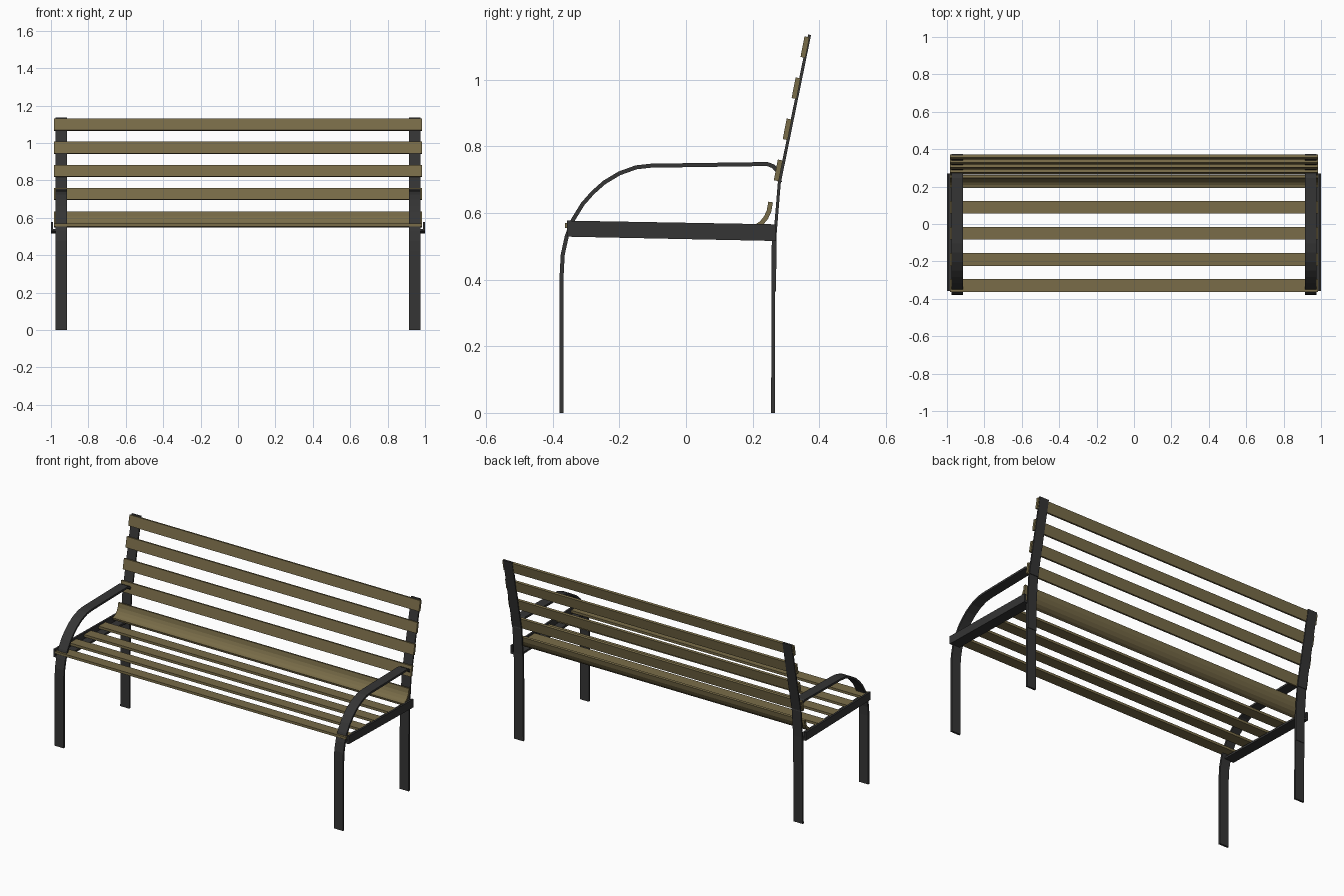
import bpy, bmesh
from mathutils import Vector

if "Cube" in bpy.data.objects:
    bpy.data.objects.remove(bpy.data.objects["Cube"])


def material(name, color):
    m = bpy.data.materials.new(name)
    m.diffuse_color = (*color, 1)
    m.use_nodes = True
    m.node_tree.nodes["Principled BSDF"].inputs["Base Color"].default_value = m.diffuse_color
    return m


WOOD = material("wood", (0.19, 0.15, 0.065))
IRON = material("iron", (0.035, 0.035, 0.035))


def extrude(name, outline, x0, x1, mat, mirror=False):
    """Extrude a closed (y, z) outline along x."""
    bm = bmesh.new()
    face = bm.faces.new([bm.verts.new((x0, y, z)) for y, z in outline])
    res = bmesh.ops.extrude_face_region(bm, geom=[face])
    verts = [g for g in res["geom"] if isinstance(g, bmesh.types.BMVert)]
    bmesh.ops.translate(bm, verts=verts, vec=(x1 - x0, 0, 0))
    bmesh.ops.recalc_face_normals(bm, faces=bm.faces)
    me = bpy.data.meshes.new(name)
    bm.to_mesh(me)
    bm.free()
    me.materials.append(mat)
    ob = bpy.data.objects.new(name, me)
    bpy.context.collection.objects.link(ob)
    if mirror:
        ob.modifiers.new("Mirror", "MIRROR")
    return ob


def strip(name, path, t, x0, x1, mat, mirror=False):
    """Flat bar of thickness t that follows a (y, z) path."""
    pts = [Vector(p) for p in path]
    left, right = [], []
    for i, p in enumerate(pts):
        a = (p - pts[i - 1]).normalized() if i else None
        b = (pts[i + 1] - p).normalized() if i < len(pts) - 1 else None
        a, b = a or b, b or a
        d = (a + b).normalized()
        n = Vector((-d.y, d.x)) * (t / 2 / max(d.dot(a), 0.5))
        left.append(p + n)
        right.append(p - n)
    return extrude(name, left + right[::-1], x0, x1, mat, mirror)


# front leg sweeping up into the armrest
strip("front_leg_armrest",
      [(-0.373, 0), (-0.373, 0.42), (-0.370, 0.475), (-0.358, 0.53), (-0.339, 0.58),
       (-0.310, 0.627), (-0.280, 0.661), (-0.245, 0.692), (-0.200, 0.719), (-0.150, 0.737),
       (-0.105, 0.742), (0.244, 0.747), (0.262, 0.740), (0.276, 0.724), (0.282, 0.692)],
      0.012, 0.915, 0.976, IRON, True)

# rear leg and leaning back upright
strip("back_leg", [(0.261, 0), (0.263, 0.53)], 0.011, 0.915, 0.976, IRON, True)
strip("back_upright", [(0.266, 0.365), (0.267, 0.53), (0.280, 0.69), (0.371, 1.135)],
      0.009, 0.915, 0.976, IRON, True)

# angle-iron seat rails
extrude("seat_rail_side", [(-0.357, 0.577), (0.270, 0.566), (0.270, 0.516), (-0.357, 0.529)],
        0.988, 1.0, IRON, True)
extrude("seat_rail_flange", [(-0.357, 0.541), (0.270, 0.528), (0.270, 0.516), (-0.357, 0.529)],
        0.935, 0.988, IRON, True)

# flat seat slats
for i in range(4):
    y = -0.329 + i * 0.1395
    z = 0.562 - i * 0.002
    strip(f"seat_slat_{i + 1}", [(y - 0.034, z), (y + 0.034, z - 0.001)], 0.015, -0.984, 0.984, WOOD)

# curved slat where the seat meets the back
strip("curved_slat", [(0.195, 0.555), (0.212, 0.560), (0.227, 0.570), (0.240, 0.586),
                      (0.249, 0.605), (0.254, 0.633)], 0.014, -0.984, 0.984, WOOD)

# backrest slats lying against the upright
for i in range(4):
    z = 0.728 + i * 0.1233
    y = 0.277 + i * 0.0267
    strip(f"back_slat_{i + 1}", [(y - 0.006, z - 0.031), (y + 0.006, z + 0.031)],
          0.015, -0.984, 0.984, WOOD)
